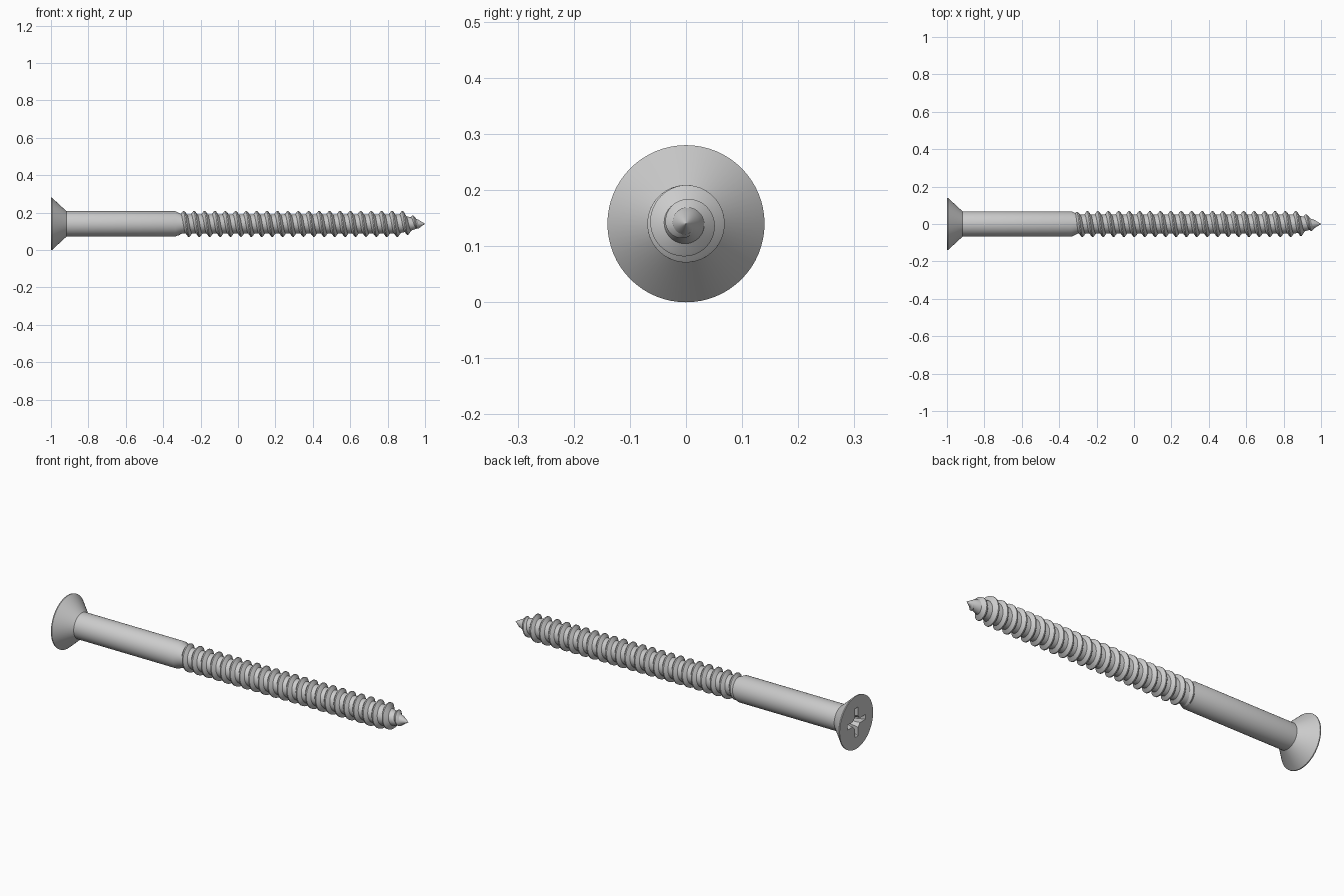
import bpy, bmesh, math

if "Cube" in bpy.data.objects:
    bpy.data.objects.remove(bpy.data.objects["Cube"])

AXIS_Z = 0.14
PITCH = 0.0557


def lerp_table(table, x):
    if x <= table[0][0]:
        return table[0][1]
    for (x0, a), (x1, b) in zip(table, table[1:]):
        if x <= x1:
            return a + (b - a) * (x - x0) / (x1 - x0)
    return table[-1][1]


def make_object(name, bm):
    bmesh.ops.recalc_face_normals(bm, faces=bm.faces)
    mesh = bpy.data.meshes.new(name)
    bm.to_mesh(mesh)
    bm.free()
    obj = bpy.data.objects.new(name, mesh)
    bpy.context.collection.objects.link(obj)
    obj.location.z = AXIS_Z
    return obj


def loft(name, rings):
    """Skin a list of equal-sized closed rings and cap both ends."""
    bm = bmesh.new()
    loops = [[bm.verts.new(p) for p in ring] for ring in rings]
    n = len(loops[0])
    for a, b in zip(loops, loops[1:]):
        for i in range(n):
            j = (i + 1) % n
            bm.faces.new((a[i], a[j], b[j], b[i]))
    bm.faces.new(loops[0])
    bm.faces.new(loops[-1])
    return make_object(name, bm)


def circle(x, r, n=64):
    return [(x, r * math.cos(math.tau * i / n), r * math.sin(math.tau * i / n))
            for i in range(n)]


# Head, plain shank, thread core and point as one turned body
core = [(-0.335, 0.068), (-0.30, 0.051), (0.86, 0.051), (0.93, 0.034),
        (0.965, 0.022), (1.0, 0.0005)]
profile = [(-1.0, 0.14), (-0.995, 0.14), (-0.917, 0.068)] + core
body = loft("screw_body", [circle(x, r) for x, r in profile])


# Tapered cross recess cut into the head
def cross(x, arm, w, c):
    quarter = [(arm, -w), (arm, w), (c, w), (w, c)]
    ring = []
    for k in range(4):
        co, si = round(math.cos(k * math.pi / 2)), round(math.sin(k * math.pi / 2))
        ring += [(x, u * co - v * si, u * si + v * co) for u, v in quarter]
    return ring


cutter = loft("recess_cutter", [cross(-1.02, 0.085, 0.0135, 0.034),
                                cross(-0.90, 0.032, 0.0095, 0.014)])
cutter.hide_render = True
cut = body.modifiers.new("recess", 'BOOLEAN')
cut.operation = 'DIFFERENCE'
cut.solver = 'EXACT'
cut.object = cutter
bpy.context.view_layer.objects.active = body
body.select_set(True)
bpy.ops.object.modifier_apply(modifier=cut.name)
bpy.data.objects.remove(cutter, do_unlink=True)

# Helical thread ridge, fading in at the shank and out at the point
crest = [(-0.33, 0.058), (-0.29, 0.069), (0.88, 0.069), (0.91, 0.057),
         (0.95, 0.036), (0.975, 0.014)]
START, END, STEPS = -0.322, 0.972, 40
count = int((END - START) / PITCH * STEPS)
rings = []
for i in range(count + 1):
    x = START + (END - START) * i / count
    t = math.pi / 2 + math.tau * (x + 0.179) / PITCH
    base = lerp_table(core, x) - 0.004
    top = max(lerp_table(crest, x), base + 0.001)
    half = 0.019 * min(1, 0.4 + 0.6 * (top - base) / 0.02)
    mid = base + 0.8 * (top - base)
    section = [(-half, base), (-half * 0.36, mid), (-half * 0.16, top),
               (half * 0.16, top), (half * 0.36, mid), (half, base)]
    rings.append([(x + dx, r * math.cos(t), r * math.sin(t)) for dx, r in section])
thread = loft("screw_thread", rings)

# Smooth shading with crisp edges
for obj in (body, thread):
    bpy.ops.object.select_all(action='DESELECT')
    obj.select_set(True)
    bpy.context.view_layer.objects.active = obj
    bpy.ops.object.shade_smooth_by_angle(angle=math.radians(30))
